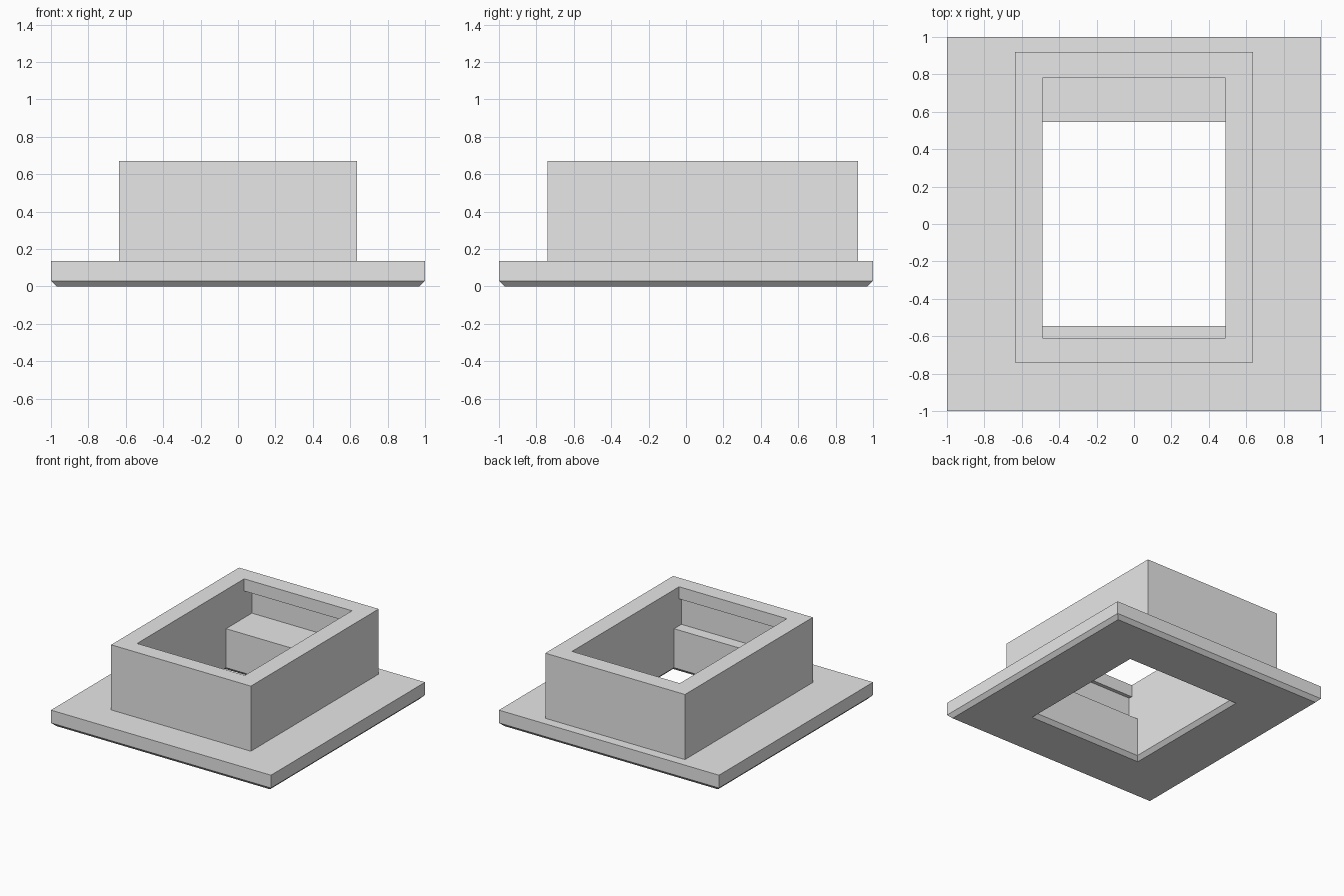
import bpy, bmesh

if "Cube" in bpy.data.objects:
    bpy.data.objects.remove(bpy.data.objects["Cube"])

grey = bpy.data.materials.new("light grey")
grey.diffuse_color = (0.8, 0.8, 0.8, 1)
grey.use_nodes = True
grey.node_tree.nodes["Principled BSDF"].inputs["Base Color"].default_value = grey.diffuse_color

# Rectangular rings (half width, y front, y back, z) around the whole section
RINGS = [
    (0.52, -0.575, 0.575, 0.0),      # flared bottom opening
    (0.97, -0.97, 0.97, 0.0),        # underside
    (1.0, -1.0, 1.0, 0.03),          # bevelled rim
    (1.0, -1.0, 1.0, 0.135),         # flange edge
    (0.635, -0.74, 0.92, 0.135),     # flange top
    (0.635, -0.74, 0.92, 0.67),      # collar outside
    (0.49, -0.61, 0.78, 0.67),       # collar rim
    (0.49, -0.61, 0.78, 0.57),       # inner lip
    (0.49, -0.64, 0.88, 0.57),       # undercut ceiling
    (0.49, -0.64, 0.88, 0.35),       # undercut wall
    (0.49, -0.545, 0.545, 0.35),     # inner ledges
    (0.49, -0.545, 0.545, 0.03),     # lower opening
]

bm = bmesh.new()
rings = [[bm.verts.new(p) for p in ((-w, f, z), (w, f, z), (w, b, z), (-w, b, z))]
         for w, f, b, z in RINGS]

# Join each ring to the next and the last to the first
for i, ring in enumerate(rings):
    nxt = rings[(i + 1) % len(rings)]
    for j in range(4):
        k = (j + 1) % 4
        # ledges and undercuts exist only at the front and back
        same_side = RINGS[i][0] == RINGS[(i + 1) % len(RINGS)][0]
        level = RINGS[i][3] == RINGS[(i + 1) % len(RINGS)][3]
        if j % 2 and same_side and level:
            continue
        bm.faces.new((ring[j], ring[k], nxt[k], nxt[j]))

bm.normal_update()
mesh = bpy.data.meshes.new("flanged_collar")
bm.to_mesh(mesh)
bm.free()
mesh.materials.append(grey)
collar = bpy.data.objects.new("flanged_collar", mesh)
bpy.context.collection.objects.link(collar)
